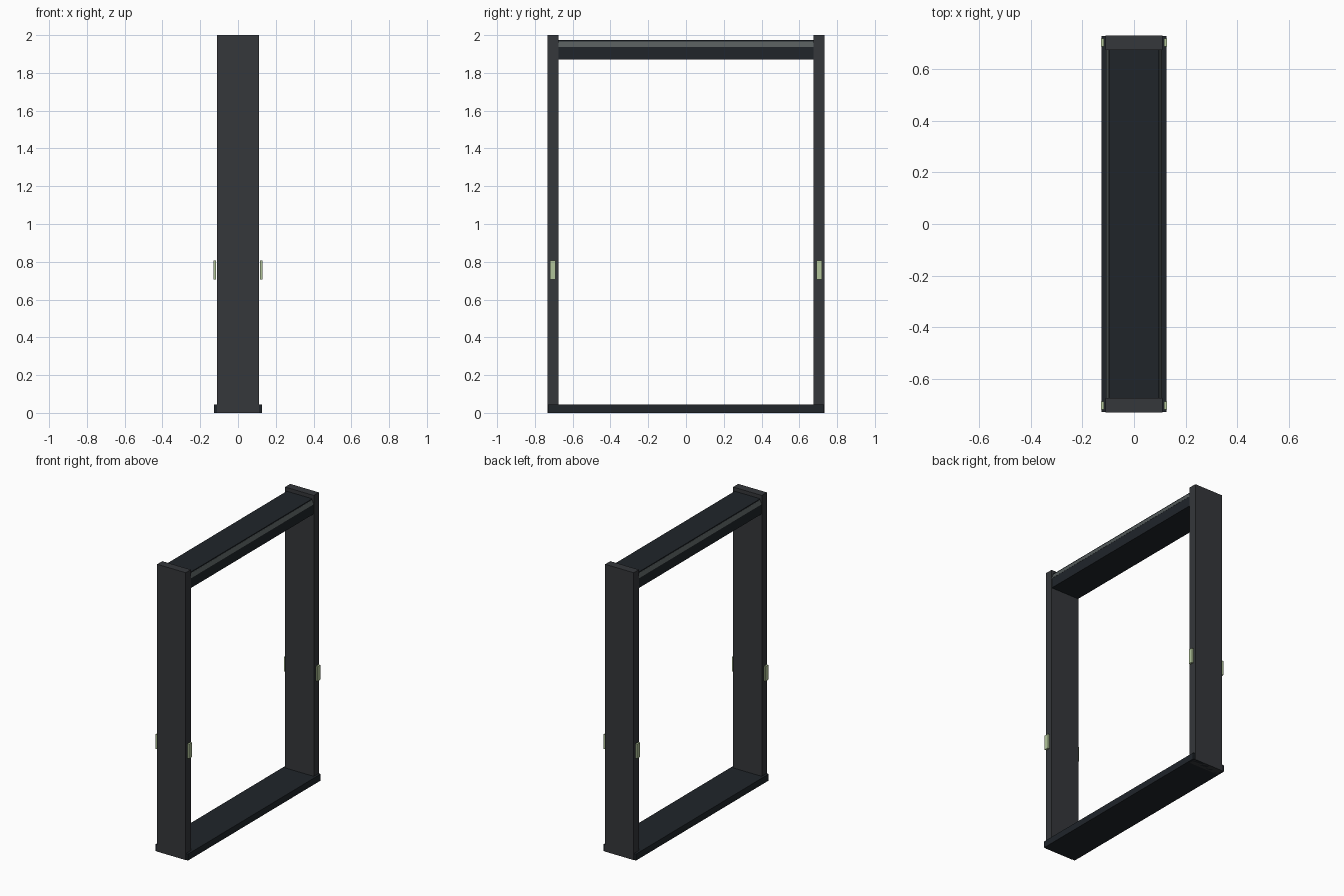
import bpy

if "Cube" in bpy.data.objects:
    bpy.data.objects.remove(bpy.data.objects["Cube"])


def material(name, rgb):
    m = bpy.data.materials.new(name)
    m.diffuse_color = (*rgb, 1)
    m.use_nodes = True
    m.node_tree.nodes["Principled BSDF"].inputs["Base Color"].default_value = m.diffuse_color
    return m


POST = material("charcoal", (0.035, 0.038, 0.043))
DARK = material("dark_panel", (0.014, 0.018, 0.023))
TRIM = material("grey_trim", (0.09, 0.105, 0.105))
PAD = material("pale_green", (0.44, 0.55, 0.32))


def prism(name, profile, y0, y1, mat):
    """Extrude an x/z outline along y."""
    n = len(profile)
    verts = [(x, y, z) for y in (y0, y1) for x, z in profile]
    faces = [tuple(range(n)), tuple(range(2 * n - 1, n - 1, -1))]
    faces += [(i, i + n, (i + 1) % n + n, (i + 1) % n) for i in range(n)]
    mesh = bpy.data.meshes.new(name)
    mesh.from_pydata(verts, [], faces)
    mesh.materials.append(mat)
    obj = bpy.data.objects.new(name, mesh)
    bpy.context.collection.objects.link(obj)
    return obj


def box(name, x0, x1, y0, y1, z0, z1, mat):
    return prism(name, [(x0, z0), (x1, z0), (x1, z1), (x0, z1)], y0, y1, mat)


def mirror(obj, x, y):
    mod = obj.modifiers.new("mirror", "MIRROR")
    mod.use_axis = (x, y, False)


# Two upright posts
mirror(box("side_post", -0.11, 0.11, 0.676, 0.732, 0, 2, POST), False, True)

# Sill plate on the floor, slightly wider than the posts
box("floor_sill", -0.126, 0.126, -0.73, 0.73, 0, 0.045, DARK)

# Lintel with sloped upper edges
box_profile = [(-0.108, 1.87), (0.108, 1.87), (0.108, 1.938), (0.098, 1.965),
               (0.098, 1.974), (-0.098, 1.974), (-0.098, 1.965), (-0.108, 1.938)]
prism("lintel", box_profile, -0.677, 0.677, DARK)

# Lighter trim strips on the lintel slopes
trim = prism("lintel_trim", [(0.1, 1.938), (0.109, 1.938), (0.099, 1.967), (0.096, 1.967)],
             -0.676, 0.676, TRIM)
mirror(trim, True, False)

# Small sensor pads at hand height on each post edge
mirror(box("sensor_pad", 0.116, 0.129, 0.69, 0.721, 0.706, 0.808, PAD), True, True)
